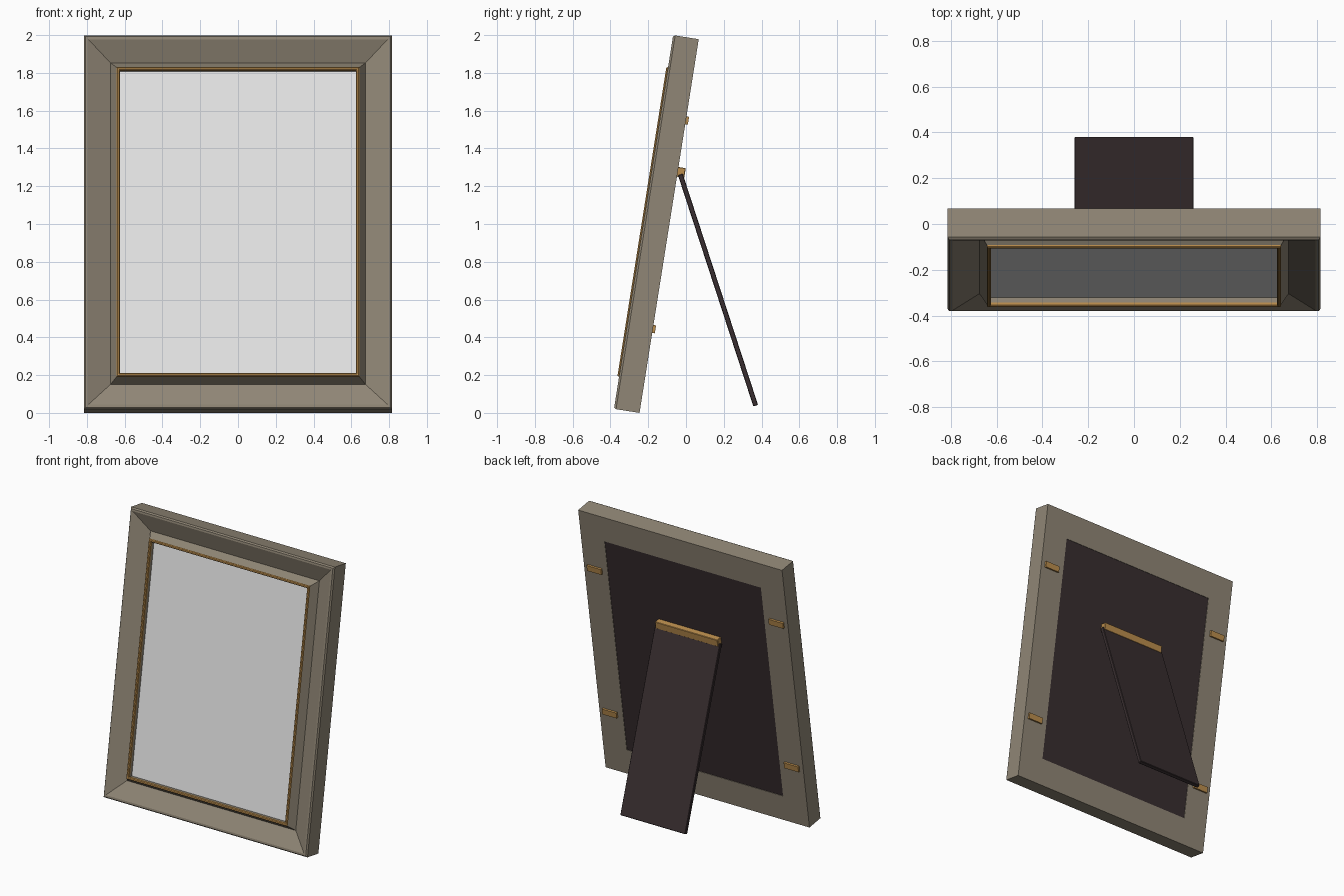
import bpy, bmesh, math
from mathutils import Matrix, Vector

if "Cube" in bpy.data.objects:
    bpy.data.objects.remove(bpy.data.objects["Cube"])

W, L = 0.815, 2.003          # half width and height of the frame
LEAN = Matrix.Translation((0, -0.246, 0)) @ Matrix.Rotation(math.radians(-9), 4, 'X')


def material(name, rgb):
    m = bpy.data.materials.new(name)
    m.diffuse_color = (*rgb, 1)
    m.use_nodes = True
    m.node_tree.nodes["Principled BSDF"].inputs["Base Color"].default_value = m.diffuse_color
    return m


TAUPE = material("taupe wood", (0.28, 0.24, 0.18))
GOLD = material("gold trim", (0.50, 0.27, 0.075))
DARK = material("dark backing", (0.040, 0.027, 0.029))
GREY = material("pale glass", (0.80, 0.80, 0.80))


def finish(name, bm, mat, matrix):
    bmesh.ops.recalc_face_normals(bm, faces=bm.faces)
    me = bpy.data.meshes.new(name)
    bm.to_mesh(me)
    bm.free()
    me.materials.append(mat)
    ob = bpy.data.objects.new(name, me)
    ob.matrix_world = matrix
    bpy.context.collection.objects.link(ob)
    return ob


def mitred_ring(name, profile, mat):
    """Sweep a closed (inset, depth) profile around the frame with mitred corners."""
    bm = bmesh.new()
    loops = []
    for sx, top in ((-1, 0), (1, 0), (1, 1), (-1, 1)):
        loops.append([bm.verts.new((sx * (W - i), -d, L - i if top else i))
                      for i, d in profile])
    n = len(profile)
    for c in range(4):
        a, b = loops[c], loops[(c + 1) % 4]
        for k in range(n):
            j = (k + 1) % n
            bm.faces.new((a[k], a[j], b[j], b[k]))
    return finish(name, bm, mat, LEAN)


def box(name, size, center, mat, matrix=LEAN, bevel=0):
    bm = bmesh.new()
    bmesh.ops.create_cube(bm, size=1)
    bmesh.ops.scale(bm, vec=size, verts=bm.verts)
    if bevel:
        bmesh.ops.bevel(bm, geom=bm.edges[:], offset=bevel, segments=1, affect='EDGES')
    bmesh.ops.translate(bm, vec=center, verts=bm.verts)
    return finish(name, bm, mat, matrix)


# moulded frame: outer lip, slope down inwards, steep rise to the inner rim
mitred_ring("frame_moulding", [(0, 0), (0, 0.126), (0.008, 0.137), (0.022, 0.137),
                               (0.140, 0.081), (0.172, 0.134), (0.190, 0.134),
                               (0.190, 0)], TAUPE)
# gold bead on the inner rim
mitred_ring("gold_bead", [(0.172, 0.128), (0.172, 0.140), (0.177, 0.146),
                          (0.186, 0.146), (0.191, 0.140), (0.191, 0.128)], GOLD)

# glass and backing panel filling the opening
hole_w, hole_h = 2 * (W - 0.19), L - 0.38
box("glass", (hole_w, 0.015, hole_h), (0, -0.0975, L / 2), GREY)
box("backing_panel", (hole_w, 0.03, hole_h), (0, -0.018, L / 2), DARK)

# small retaining clips on the back rails
for side, sx in (("left", -1), ("right", 1)):
    for level, v in (("lower", 0.45), ("upper", 1.568)):
        box(f"clip_{level}_{side}", (0.115, 0.016, 0.042), (sx * 0.727, 0.006, v), GOLD)

# hinge block and rear strut
box("strut_hinge", (0.50, 0.044, 0.052), (0, 0.017, 1.292), GOLD, bevel=0.003)
top, foot = Vector((0, -0.030, 1.262)), Vector((0, 0.369, 0.038))
axis = foot - top
strut_pose = Matrix.Translation((top + foot) / 2) @ Matrix.Rotation(
    math.atan2(axis.y, -axis.z), 4, 'X')
box("rear_strut", (0.52, 0.026, axis.length), (0, 0, 0), DARK, strut_pose, bevel=0.003)
